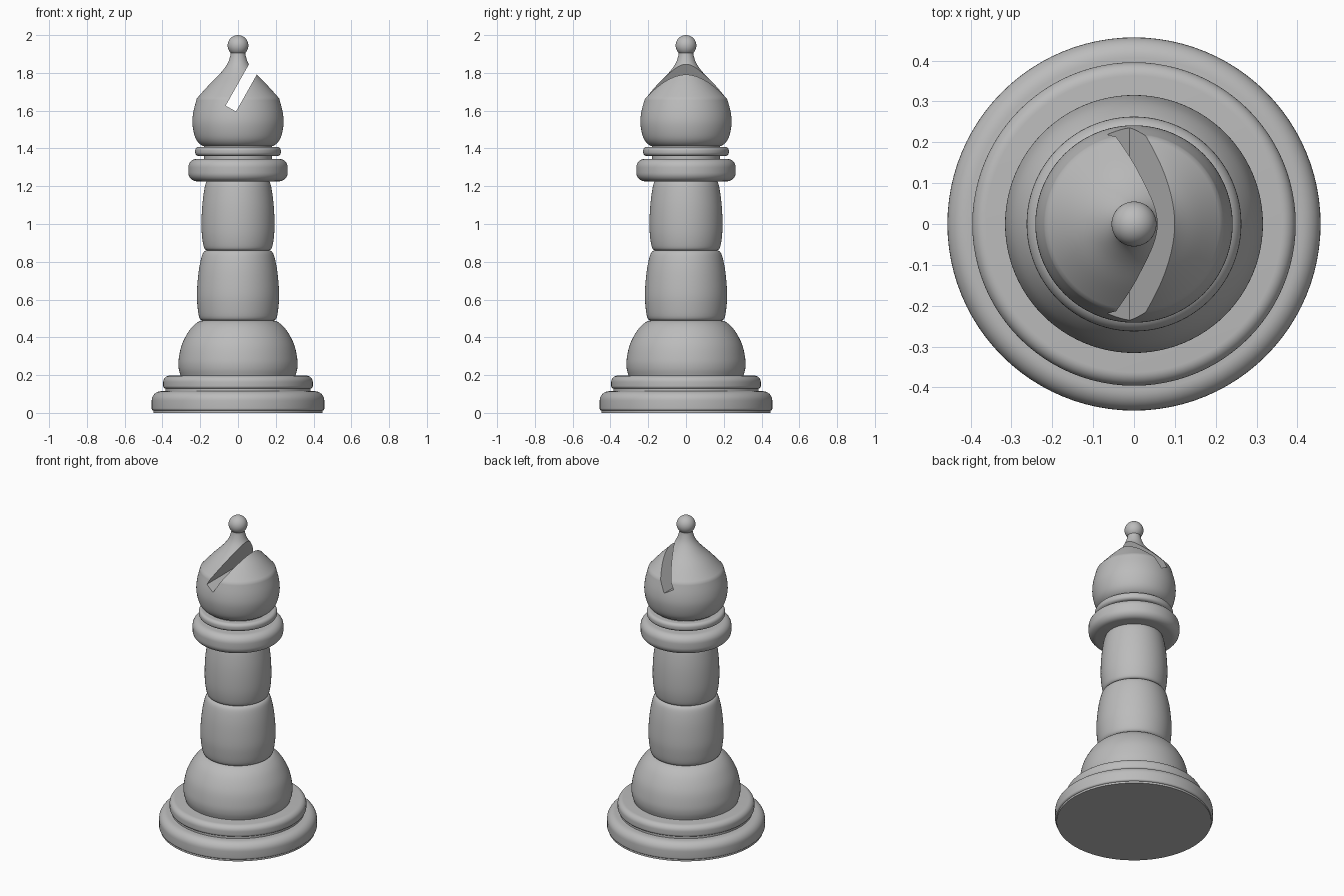
import bpy, bmesh, math
from mathutils import Vector, Matrix

cube = bpy.data.objects.get("Cube")
if cube:
    bpy.data.objects.remove(cube, do_unlink=True)

GREY = (0.5, 0.5, 0.5, 1)
mat = bpy.data.materials.new("plain grey")
mat.use_nodes = True
mat.diffuse_color = GREY
mat.node_tree.nodes["Principled BSDF"].inputs["Base Color"].default_value = GREY


def curve_through(points, steps=5):
    """Smooth curve through profile points, without overshoot at the ends."""
    pts = [Vector(p) for p in points]
    pts = [pts[0]] + pts + [pts[-1]]
    out = []
    for a, b, c, d in zip(pts, pts[1:], pts[2:], pts[3:]):
        for i in range(steps):
            t = i / steps
            out.append(0.5 * (2 * b + (c - a) * t + (2 * a - 5 * b + 4 * c - d) * t * t
                              + (3 * b - a - 3 * c + d) * t ** 3))
    return out + [pts[-1]]


def finish(obj, angle=35):
    bpy.ops.object.select_all(action='DESELECT')
    obj.select_set(True)
    bpy.context.view_layer.objects.active = obj
    bpy.ops.object.shade_smooth_by_angle(angle=math.radians(angle))


def lathe(name, profile, sides=96):
    """Closed solid of revolution from (radius, height) points, bottom to top."""
    bm = bmesh.new()
    rings = [[bm.verts.new((r * math.cos(k * math.tau / sides),
                            r * math.sin(k * math.tau / sides), z))
              for k in range(sides)] for r, z in profile]
    for low, high in zip(rings, rings[1:]):
        for k in range(sides):
            n = (k + 1) % sides
            bm.faces.new((low[k], low[n], high[n], high[k]))
    bm.faces.new(rings[0][::-1])
    bm.faces.new(rings[-1])
    mesh = bpy.data.meshes.new(name)
    bm.to_mesh(mesh)
    bm.free()
    mesh.materials.append(mat)
    obj = bpy.data.objects.new(name, mesh)
    bpy.context.collection.objects.link(obj)
    finish(obj)
    return obj


def rounded(r, z0, z1, low, high):
    """Disc profile with rounded lower and upper rims."""
    pts = []
    for rad, z, start in ((low, z0 + low, -90), (high, z1 - high, 0)):
        for i in range(9):
            a = math.radians(start + i * 90 / 8)
            pts.append((r - rad + rad * math.cos(a), z + rad * math.sin(a)))
    return pts


# Foot and its upper step
lathe("foot", [(0.448, 0), (0.448, 0.012)] + rounded(0.457, 0.012, 0.115, 0.012, 0.05))
lathe("foot_groove", [(0.385, 0.11), (0.385, 0.14)])
lathe("foot_step", rounded(0.396, 0.128, 0.197, 0.015, 0.033))

# Three bulging stem sections
lathe("lower_bulge", curve_through([(0.303, 0.195), (0.314, 0.235), (0.314, 0.285),
                                    (0.296, 0.365), (0.255, 0.44), (0.21, 0.482), (0.17, 0.492)]))
lathe("middle_bulge", curve_through([(0.18, 0.488), (0.204, 0.502), (0.216, 0.58), (0.217, 0.65),
                                     (0.208, 0.75), (0.193, 0.825), (0.178, 0.855), (0.155, 0.862)]))
lathe("upper_bulge", curve_through([(0.165, 0.86), (0.18, 0.875), (0.191, 0.94), (0.193, 1.02),
                                    (0.188, 1.11), (0.176, 1.195), (0.165, 1.23)]))

# Collar rings and neck
lathe("collar", rounded(0.263, 1.226, 1.345, 0.045, 0.045))
lathe("neck", [(0.18, 1.34), (0.18, 1.42)])
lathe("collar_ring", rounded(0.227, 1.36, 1.408, 0.02, 0.02))

# Head with slanted slot
head = lathe("head", curve_through([(0.16, 1.41), (0.195, 1.418), (0.225, 1.455), (0.241, 1.525),
                                    (0.237, 1.59), (0.218, 1.665)])
             + curve_through([(0.218, 1.665), (0.155, 1.735), (0.096, 1.795), (0.058, 1.845),
                              (0.041, 1.89), (0.038, 1.92)])[1:])
slot_dir = Vector((0.49, 0, 0.87)).normalized()
bpy.ops.mesh.primitive_cube_add(size=1)
cutter = bpy.context.object
cutter.name = "slot_cutter"
cutter.data.materials.append(mat)
centre = Vector((-0.038, 0, 1.611)) + slot_dir * 0.25
cutter.data.transform(Matrix.Translation(centre)
                      @ Matrix.Rotation(math.atan2(slot_dir.x, slot_dir.z), 4, 'Y')
                      @ Matrix.Diagonal((0.063, 1, 0.5, 1)))
cut = head.modifiers.new("slot", 'BOOLEAN')
cut.operation = 'DIFFERENCE'
cut.solver = 'EXACT'
cut.object = cutter
bpy.context.view_layer.objects.active = head
bpy.ops.object.modifier_apply(modifier=cut.name)
bpy.data.objects.remove(cutter, do_unlink=True)
finish(head)

# Finial ball
bpy.ops.mesh.primitive_uv_sphere_add(segments=48, ring_count=24, radius=0.055,
                                     location=(0, 0, 1.945))
ball = bpy.context.object
ball.name = "finial_ball"
ball.data.materials.append(mat)
finish(ball)
